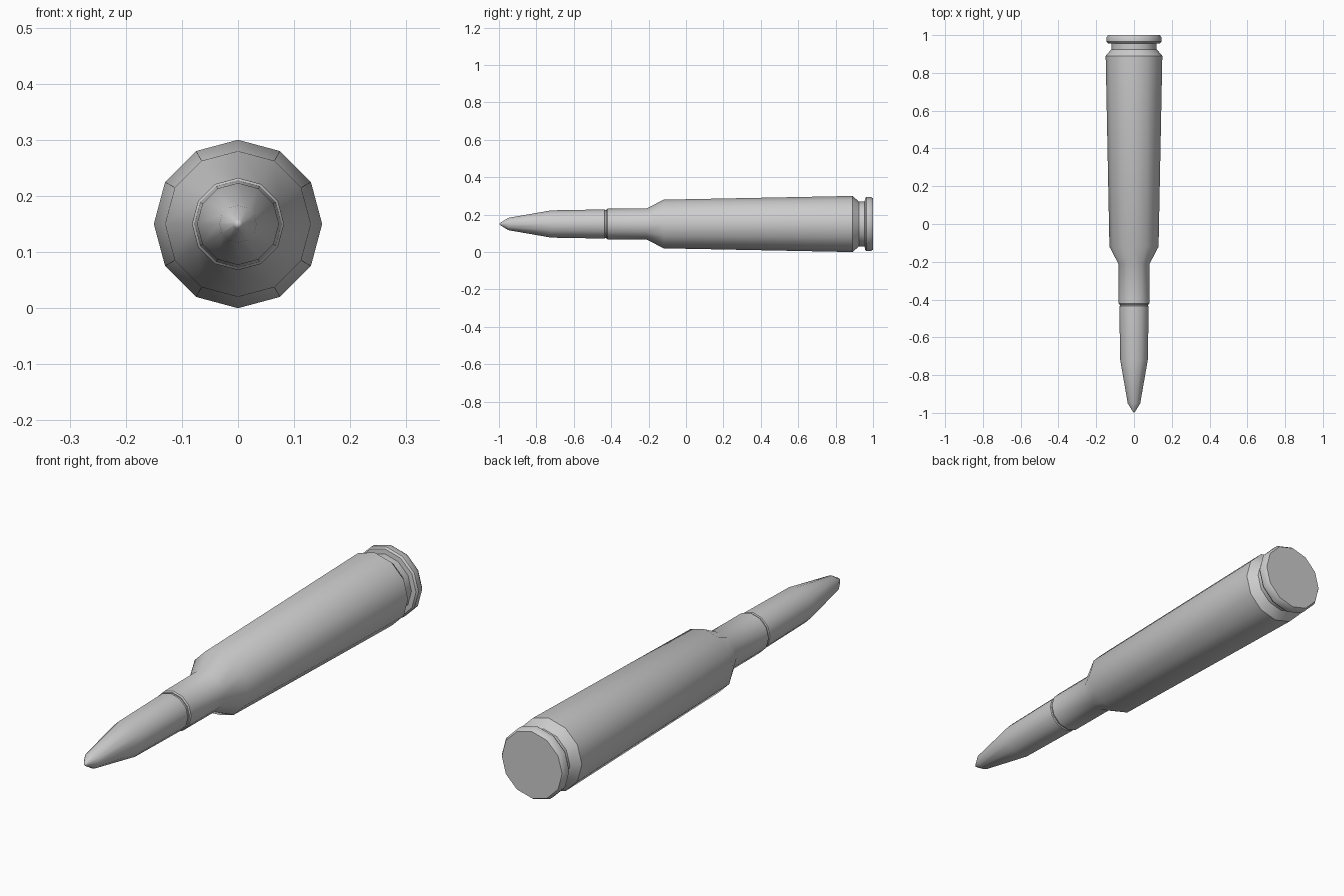
import bpy, bmesh, math

if "Cube" in bpy.data.objects:
    bpy.data.objects.remove(bpy.data.objects["Cube"])

SIDES = 12
CENTRE_Z = 0.15


def lathe(name, profile):
    """Revolve (y, radius) points about the long y axis, capping both ends."""
    bm = bmesh.new()
    rings = []
    for y, r in profile:
        if r == 0:
            rings.append([bm.verts.new((0, y, CENTRE_Z))])
            continue
        angles = [2 * math.pi * i / SIDES for i in range(SIDES)]
        rings.append([bm.verts.new((r * math.cos(a), y, CENTRE_Z + r * math.sin(a)))
                      for a in angles])
    for a, b in zip(rings, rings[1:]):
        for i in range(SIDES):
            j = (i + 1) % SIDES
            if len(a) == 1:
                bm.faces.new((a[0], b[i], b[j]))
            else:
                bm.faces.new((a[i], a[j], b[j], b[i]))
    for ring in (rings[0], rings[-1]):
        if len(ring) > 1:
            bm.faces.new(ring)
    bmesh.ops.recalc_face_normals(bm, faces=bm.faces)
    mesh = bpy.data.meshes.new(name)
    bm.to_mesh(mesh)
    bm.free()
    obj = bpy.data.objects.new(name, mesh)
    bpy.context.collection.objects.link(obj)
    bpy.ops.object.select_all(action='DESELECT')
    obj.select_set(True)
    bpy.context.view_layer.objects.active = obj
    bpy.ops.object.shade_smooth_by_angle(angle=math.radians(35))
    return obj


# Pointed tip, with a shallow groove where it enters the neck
lathe("pointed_tip", [(-1.0, 0), (-0.99, 0.008), (-0.95, 0.033), (-0.72, 0.073),
                      (-0.435, 0.078), (-0.432, 0.074), (-0.40, 0.074)])

# Casing: neck, shoulder, tapered body, extraction groove and rim
lathe("casing", [(-0.425, 0.078), (-0.42, 0.082), (-0.21, 0.083),
                 (-0.12, 0.13), (0.89, 0.15), (0.925, 0.12), (0.955, 0.12),
                 (0.957, 0.139), (0.965, 0.145), (0.988, 0.145), (1.0, 0.137)])
